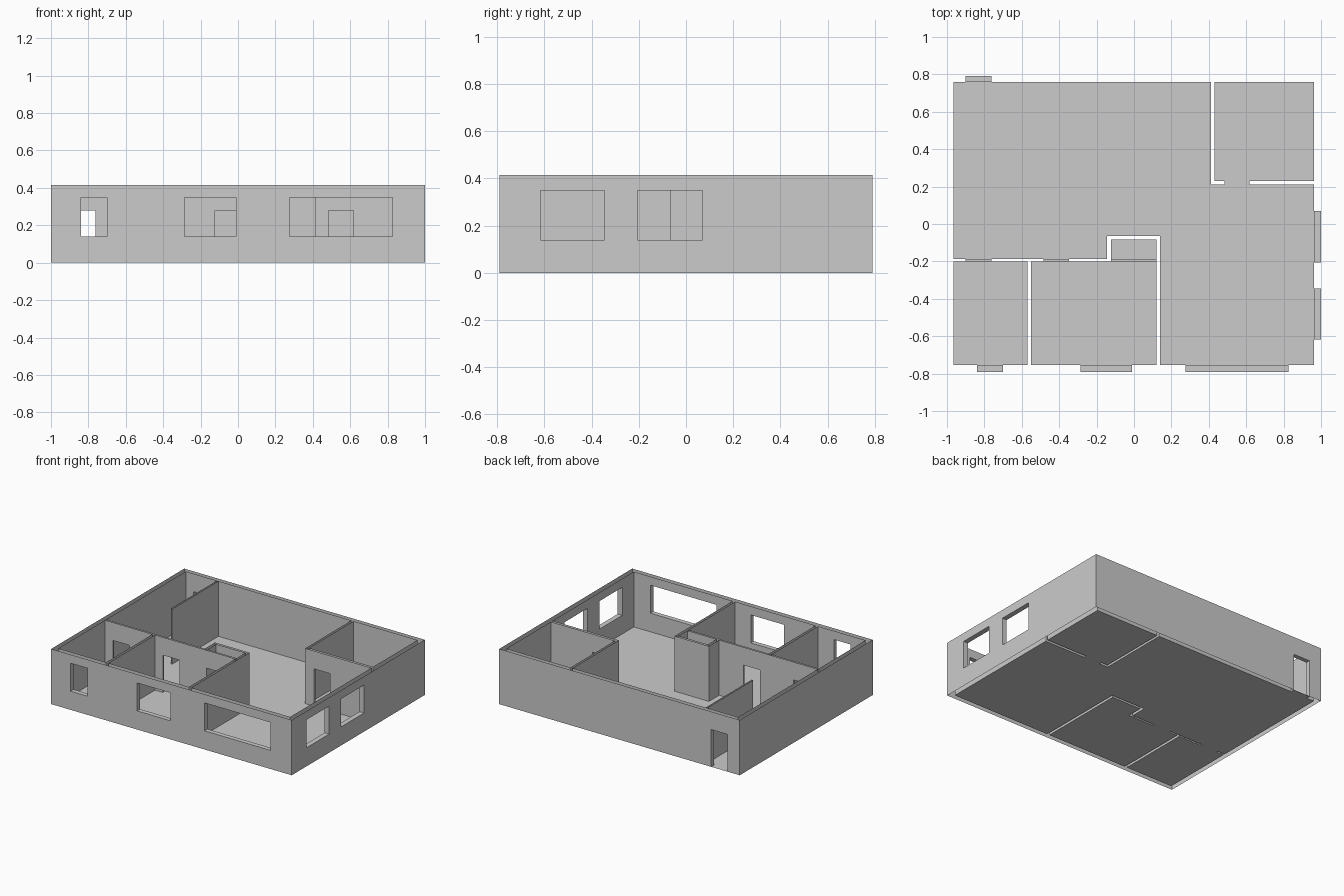
import bpy
import bmesh
from mathutils import Vector

if "Cube" in bpy.data.objects:
    bpy.data.objects.remove(bpy.data.objects["Cube"])

H = 0.415        # wall height
DOOR = 0.28      # door head height
SILL, HEAD = 0.14, 0.35

# openings: name, direction, wall near side, wall far side, start, end, bottom, top
OPENINGS = [
    ("front_window_left", "x", -0.79, -0.755, -0.84, -0.70, SILL, HEAD),
    ("front_window_middle", "x", -0.79, -0.755, -0.285, -0.01, SILL, HEAD),
    ("front_window_wide", "x", -0.79, -0.755, 0.275, 0.825, SILL, HEAD),
    ("side_window_front", "y", 0.962, 1.0, -0.617, -0.345, SILL, HEAD),
    ("side_window_rear", "y", 0.962, 1.0, -0.205, 0.07, SILL, HEAD),
    ("back_door", "x", 0.758, 0.79, -0.90, -0.763, 0, DOOR),
    ("small_room_door", "x", -0.20, -0.187, -0.90, -0.763, 0, DOOR),
    ("middle_room_door", "x", -0.20, -0.187, -0.485, -0.347, 0, DOOR),
    ("closet_door", "x", -0.20, -0.187, -0.123, 0.12, 0, DOOR),
    ("corner_room_door", "x", 0.21, 0.23, 0.483, 0.617, 0, DOOR),
]


def rect(x0, x1, y0, y1):
    return [(x0, y0), (x1, y0), (x1, y1), (x0, y1)]


def finish(bm, name):
    bmesh.ops.remove_doubles(bm, verts=bm.verts, dist=1e-5)
    mesh = bpy.data.meshes.new(name)
    bm.to_mesh(mesh)
    bm.free()
    bpy.context.collection.objects.link(bpy.data.objects.new(name, mesh))


def face(bm, pts):
    return bm.faces.new([bm.verts.new(p) for p in pts])


def wall_side(bm, a, b):
    """One vertical wall surface from a to b, pierced by any opening on it."""
    k = 0 if abs(a[1] - b[1]) < 1e-6 else 1
    lo, hi = sorted((a[k], b[k]))
    holes = [o for o in OPENINGS if o[1] == "xy"[k]
             and min(abs(o[2] - a[1 - k]), abs(o[3] - a[1 - k])) < 1e-4
             and o[4] > lo - 1e-4 and o[5] < hi + 1e-4]
    cuts = sorted({lo, hi} | {v for o in holes for v in o[4:6]})
    for s, e in zip(cuts, cuts[1:]):
        bands = [(0, H)]
        for o in holes:
            if o[4] < (s + e) / 2 < o[5]:
                bands = [(0, o[6]), (o[7], H)]
        if a[k] > b[k]:
            s, e = e, s
        p, q = list(a), list(a)
        p[k], q[k] = s, e
        for z0, z1 in bands:
            if z1 - z0 > 1e-4:
                face(bm, [(*p, z0), (*p, z1), (*q, z1), (*q, z0)])


def room(name, loop, floor=True):
    """Walls around a counter-clockwise outline, facing inwards."""
    bm = bmesh.new()
    for a, b in zip(loop, loop[1:] + loop[:1]):
        wall_side(bm, a, b)
    if floor:
        face(bm, [(x, y, 0) for x, y in loop])
    finish(bm, name)


def reveal(name, axis, p0, p1, a, b, z0, z1):
    """Jambs, head and sill lining an opening, all facing into it."""
    def P(u, v, z):
        return (u, v, z) if axis == "x" else (v, u, z)
    mid = Vector(P((a + b) / 2, (p0 + p1) / 2, (z0 + z1) / 2))
    bm = bmesh.new()
    sides = [[(a, z0), (a, z1)], [(b, z0), (b, z1)], [(a, z0), (b, z0)]]
    if name != "corner_room_door":
        sides.append([(a, z1), (b, z1)])
    for (u0, w0), (u1, w1) in sides:
        f = face(bm, [P(u0, p0, w0), P(u1, p0, w1), P(u1, p1, w1), P(u0, p1, w0)])
        f.normal_update()
        if f.normal.dot(mid - f.calc_center_median()) < 0:
            f.normal_flip()
    finish(bm, name)


# outer skin: clockwise outline so it faces outwards
room("outer_walls", rect(-1, 1, -0.79, 0.79)[::-1], floor=False)

# rooms with their floors (wall tops stay open)
room("main_room", [(-0.965, -0.187), (-0.145, -0.187), (-0.145, -0.065), (0.14, -0.065),
                   (0.14, -0.755), (0.962, -0.755), (0.962, 0.21), (0.412, 0.21),
                   (0.412, 0.758), (-0.965, 0.758)])
room("small_room", rect(-0.965, -0.57, -0.755, -0.20))
room("middle_room", rect(-0.55, 0.12, -0.755, -0.20))
room("closet", rect(-0.123, 0.12, -0.187, -0.083))
room("corner_room", rect(0.43, 0.962, 0.23, 0.758))

# thin partition standing on the main floor
room("partition", rect(-0.706, -0.694, 0.21, 0.758)[::-1], floor=False)

# linings of every window and door
for o in OPENINGS:
    reveal(*o)
